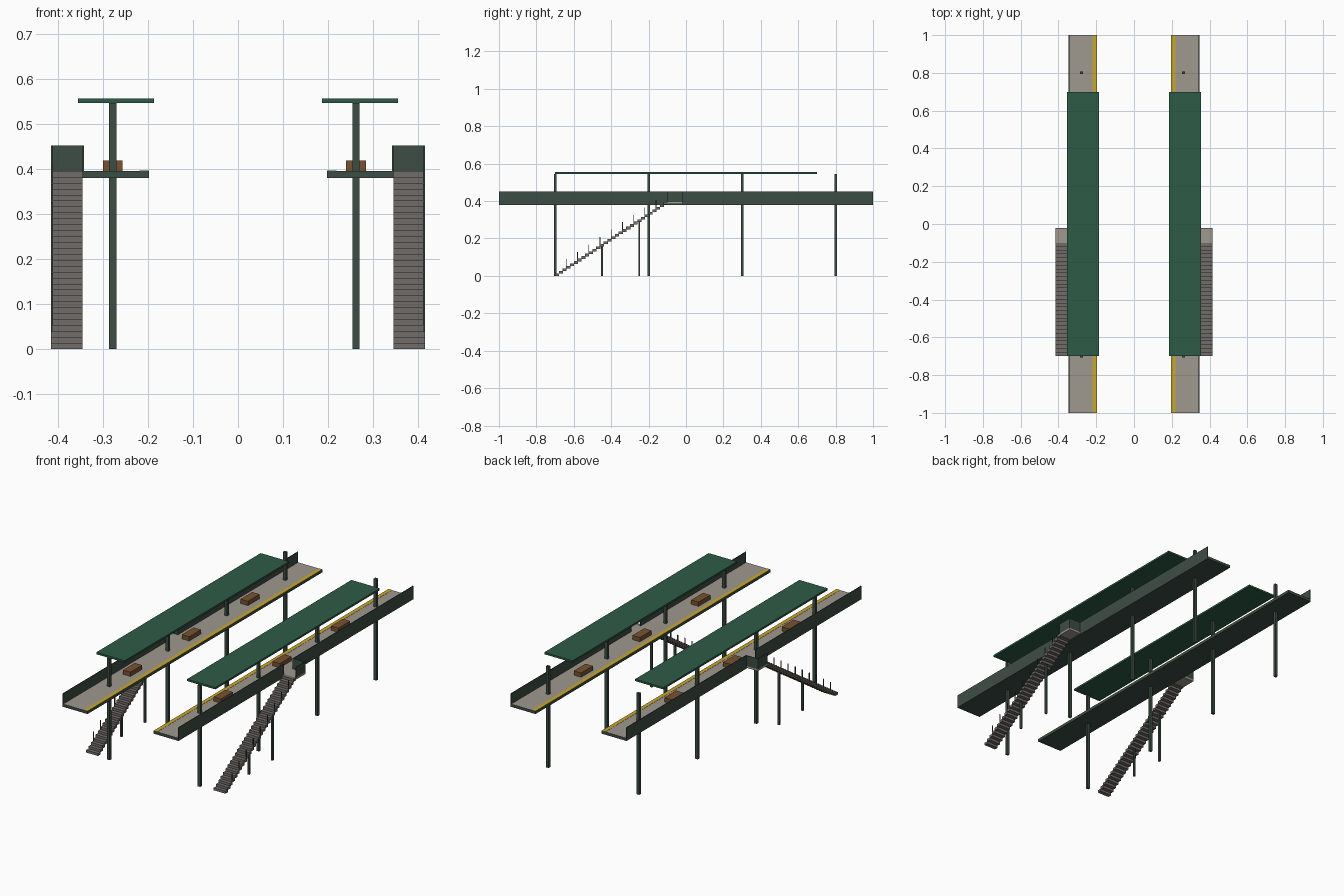
import bpy, bmesh

if "Cube" in bpy.data.objects:
    bpy.data.objects.remove(bpy.data.objects["Cube"])

def material(name, rgb):
    m = bpy.data.materials.new(name)
    m.diffuse_color = (*rgb, 1.0)
    m.use_nodes = True
    m.node_tree.nodes["Principled BSDF"].inputs["Base Color"].default_value = m.diffuse_color
    return m

STEEL = material("dark steel green", (0.048, 0.074, 0.058))
GREEN = material("canopy green", (0.027, 0.105, 0.063))
CONCRETE = material("pale concrete", (0.345, 0.320, 0.275))
STAIR = material("stair grey", (0.165, 0.152, 0.138))
YELLOW = material("safety yellow", (0.58, 0.39, 0.03))
WOOD = material("bench brown", (0.19, 0.085, 0.030))

def boxes(name, spans, *mats, top_index=0):
    """One object of boxes, each given as (x0, x1, y0, y1, z0, z1)."""
    bm = bmesh.new()
    for x0, x1, y0, y1, z0, z1 in spans:
        x0, x1 = sorted((x0, x1))
        for v in bmesh.ops.create_cube(bm, size=1)["verts"]:
            v.co.x = x1 if v.co.x > 0 else x0
            v.co.y = y1 if v.co.y > 0 else y0
            v.co.z = z1 if v.co.z > 0 else z0
    for f in bm.faces:
        f.normal_update()
        if f.normal.z > 0.5:
            f.material_index = top_index
    me = bpy.data.meshes.new(name)
    bm.to_mesh(me)
    bm.free()
    for m in mats:
        me.materials.append(m)
    ob = bpy.data.objects.new(name, me)
    bpy.context.collection.objects.link(ob)
    return ob

DECK = 0.395            # platform walking height
WALL_TOP = 0.452
STEPS = 30
RUN, RISE = 0.6 / STEPS, DECK / STEPS

for side, s in (("left", -1), ("right", 1)):
    # platform slab with pale top, and yellow edge strip
    boxes(side + "_platform", [(s * 0.197, s * 0.345, -1, 1, 0.38, DECK)],
          STEEL, CONCRETE, top_index=1)
    boxes(side + "_edge_strip", [(s * 0.197, s * 0.219, -1, 1, DECK, DECK + 0.001)], YELLOW)

    # outer wall with an opening at the landing, and the landing's own walls
    boxes(side + "_outer_wall",
          [(s * 0.342, s * 0.3455, -1, -0.10, 0.38, WALL_TOP),
           (s * 0.342, s * 0.3455, -0.02, 1, 0.38, WALL_TOP)], STEEL)
    boxes(side + "_landing", [(s * 0.345, s * 0.415, -0.10, -0.02, 0.385, DECK)], CONCRETE)
    boxes(side + "_landing_wall",
          [(s * 0.412, s * 0.415, -0.10, -0.02, DECK, WALL_TOP),
           (s * 0.342, s * 0.415, -0.023, -0.02, DECK, WALL_TOP)], STEEL)

    # columns and benches share a line slightly off the platform centre
    cx = s * 0.27 - 0.008
    boxes(side + "_columns",
          [(cx - 0.008, cx + 0.008, y - 0.007, y + 0.007, 0, 0.546)
           for y in (-0.7, -0.2, 0.3, 0.8)], STEEL)
    boxes(side + "_benches",
          [(cx - 0.022, cx + 0.022, y - 0.05, y + 0.05, DECK, 0.418)
           for y in (-0.5, 0.0, 0.5)], WOOD)

    # canopy
    boxes(side + "_canopy", [(s * 0.186, s * 0.355, -0.7, 0.7, 0.546, 0.556)], GREEN)

    # stair flight, its support legs and thin rail posts
    boxes(side + "_stairs",
          [(s * 0.345, s * 0.415, -0.7 + i * RUN, -0.7 + (i + 1) * RUN + 0.002,
            max(0, i * RISE - 0.001), (i + 1) * RISE) for i in range(STEPS)], STAIR)
    boxes(side + "_stair_legs",
          [(s * 0.375, s * 0.385, y - 0.005, y + 0.005, 0, (y + 0.7) / RUN * RISE)
           for y in (-0.45, -0.25)], STEEL)
    posts = []
    for i in range(3, 30, 3):
        y, z = -0.7 + i * RUN, i * RISE
        posts.append((s * 0.411, s * 0.415, y - 0.002, y + 0.002, z, z + 0.05))
    boxes(side + "_stair_rail_posts", posts, STEEL)
